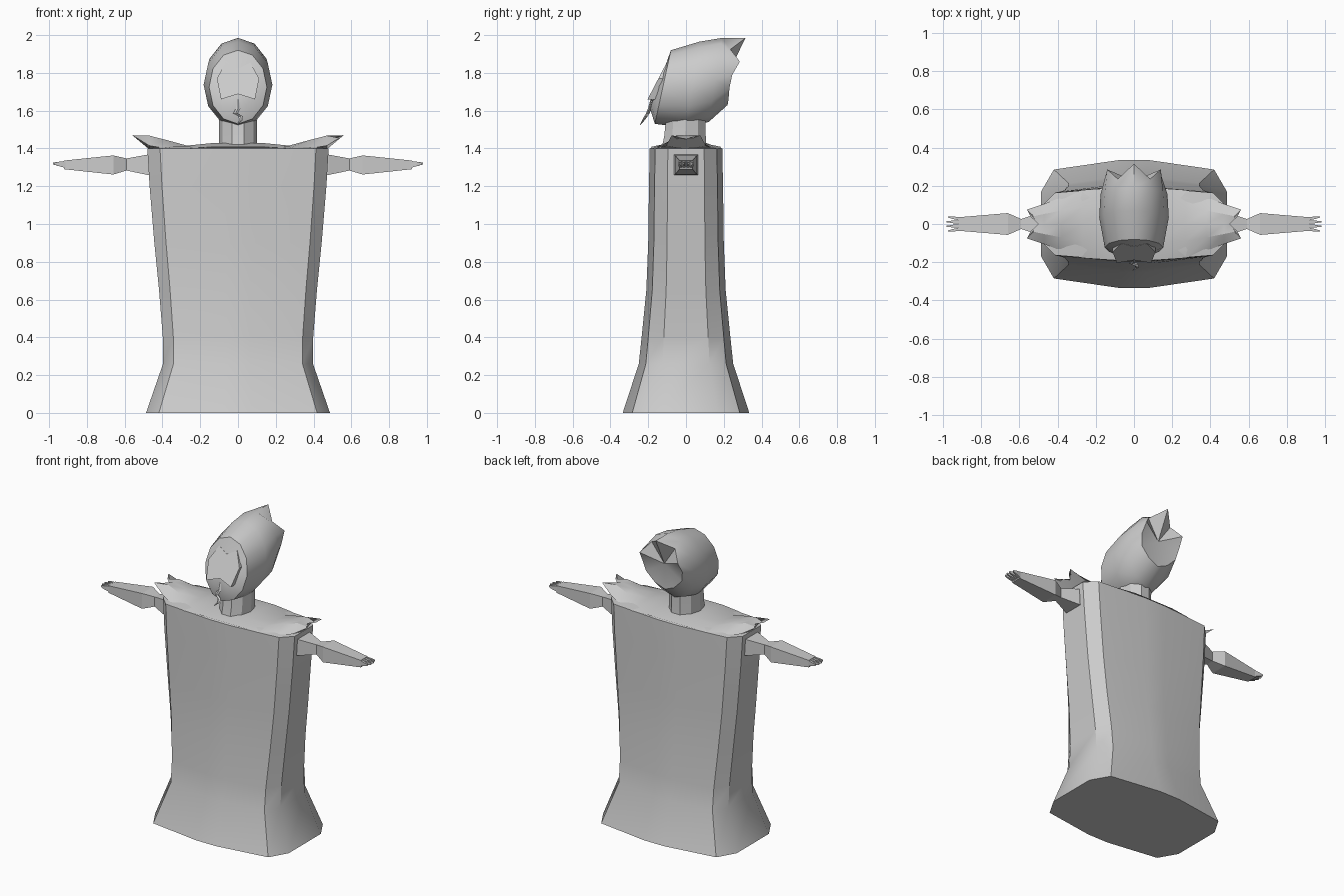
import bpy
import bmesh
from math import sin, cos, pi, radians

old = bpy.data.objects.get("Cube")
if old:
    bpy.data.objects.remove(old, do_unlink=True)

grey = bpy.data.materials.new("stone grey")
grey.use_nodes = True
grey.diffuse_color = (0.6, 0.6, 0.6, 1)
grey.node_tree.nodes["Principled BSDF"].inputs["Base Color"].default_value = (0.6, 0.6, 0.6, 1)


def loft(name, rings, start=None, end=None, smooth=30):
    """Skin equal-length rings; ends close flat or to a given point."""
    bm = bmesh.new()
    rows = [[bm.verts.new(p) for p in ring] for ring in rings]
    n = len(rows[0])
    for a, b in zip(rows, rows[1:]):
        for i in range(n):
            bm.faces.new((a[i], a[(i + 1) % n], b[(i + 1) % n], b[i]))
    for row, tip in ((rows[0], start), (rows[-1], end)):
        if tip:
            v = bm.verts.new(tip)
            for i in range(n):
                bm.faces.new((row[i], row[(i + 1) % n], v))
        else:
            bm.faces.new(row)
    bmesh.ops.recalc_face_normals(bm, faces=bm.faces)
    mesh = bpy.data.meshes.new(name)
    bm.to_mesh(mesh)
    bm.free()
    mesh.materials.append(grey)
    obj = bpy.data.objects.new(name, mesh)
    bpy.context.collection.objects.link(obj)
    bpy.ops.object.select_all(action='DESELECT')
    obj.select_set(True)
    bpy.context.view_layer.objects.active = obj
    if smooth:
        bpy.ops.object.shade_smooth_by_angle(angle=radians(smooth))
    return obj


# Robe: twelve-sided sections, flared at the hem
def robe_ring(z, w, d):
    quarter = [(w, d * 0.5), (w * 0.86, d * 0.85), (w * 0.15, d)]
    half = quarter + [(-x, y) for x, y in reversed(quarter)]
    return [(x, y, z) for x, y in half + [(-x, -y) for x, y in half]]


robe = [(0, 0.487, 0.335), (0.26, 0.397, 0.25), (0.4, 0.398, 0.235), (0.65, 0.418, 0.21),
        (0.9, 0.443, 0.2), (1.2, 0.468, 0.196), (1.4, 0.48, 0.192), (1.41, 0.4, 0.15)]
loft("robe", [robe_ring(*r) for r in robe])


# Shoulder cape: sections across the body, swept up into forked tips
def cape_ring(x, depth, edge, top, notch=0):
    s = 1 if x > 0 else -1
    return [(x, -depth, edge), (x - s * notch / 3, -depth * 0.5, top),
            (x - s * notch, 0, top), (x - s * notch / 3, depth * 0.5, top),
            (x, depth, edge), (x - s * notch, 0, edge - 0.02)]


side = [(0.14, 0.187, 1.408, 1.428), (0.27, 0.178, 1.4, 1.415), (0.38, 0.14, 1.4, 1.445),
        (0.47, 0.105, 1.415, 1.468), (0.56, 0.075, 1.47, 1.455, 0.06)]
loft("shoulder_cape", [cape_ring(-r[0], *r[1:]) for r in reversed(side)]
     + [cape_ring(*r) for r in side])


# Arms: square sections with a pinched wrist of the sleeve, and four fingers
def box_ring(x, y, d, low, high):
    return [(x, y - d, low), (x, y + d, low), (x, y + d, high), (x, y - d, high)]


arm = [(0.44, 0.065, 1.26, 1.37), (0.48, 0.063, 1.26, 1.367), (0.59, 0.026, 1.283, 1.347),
       (0.66, 0.057, 1.262, 1.363), (0.92, 0.035, 1.29, 1.336)]
for label, s in (("left", 1), ("right", -1)):
    loft(label + "_arm", [box_ring(s * x, 0, d, a, b) for x, d, a, b in arm], smooth=0)
    for i in range(4):
        y = (i - 1.5) * 0.018
        loft(f"{label}_finger_{i + 1}",
             [box_ring(s * 0.91, y, 0.008, 1.295, 1.334),
              box_ring(s * 0.945, y * 1.2, 0.007, 1.306, 1.33),
              box_ring(s * (0.985 - abs(y) * 0.5), y * 1.35, 0.003, 1.315, 1.325)], smooth=0)


# Neck
def oval(z, w, d, y):
    return [(w * cos(i * pi / 5), y + d * sin(i * pi / 5), z) for i in range(10)]


loft("neck", [oval(1.4, 0.1, 0.125, -0.01), oval(1.47, 0.1, 0.115, -0.005),
              oval(1.58, 0.1, 0.11, 0)])


# Head: tilted ovals from face to crown, ending in a spiked hollow back
def head_ring(top, low, w):
    ring = []
    for i in range(12):
        c, s = cos(i * pi / 6), sin(i * pi / 6)
        t = (1 + c) / 2
        ring.append((w * s, low[0] + (top[0] - low[0]) * t, low[1] + (top[1] - low[1]) * t))
    return ring


head = [head_ring((-0.105, 1.85), (-0.19, 1.61), 0.09),
        head_ring((-0.08, 1.92), (-0.165, 1.53), 0.153),
        head_ring((0.07, 1.965), (0.0, 1.51), 0.182),
        head_ring((0.19, 1.985), (0.12, 1.54), 0.175)]
spikes = [(0, 0.315, 1.985), (0.085, 0.235, 1.925), (0.14, 0.285, 1.86), (0.145, 0.245, 1.79),
          (0.13, 0.23, 1.72), (0.07, 0.225, 1.66), (0, 0.22, 1.63)]
head.append(spikes + [(-x, y, z) for x, y, z in reversed(spikes[1:-1])])
loft("head", head, start=(0, -0.16, 1.73), end=(0, 0.225, 1.8), smooth=40)

# Face mask: sloping plate with two brow peaks
half = [(0.065, 1.855), (0.112, 1.77), (0.09, 1.66)]
outline = [(0, 1.822)] + half + [(0, 1.688)] + [(-x, z) for x, z in reversed(half)]


def slope(z, back):
    return -0.102 - 0.52 * (1.855 - z) + back


loft("face_mask", [[(x, slope(z, b), z) for x, z in outline] for b in (0, 0.06)], smooth=0)

# Beard: thin curled wisp that hangs forward from the chin
beard = [(0, -0.185, 1.66, 0.004), (0, -0.195, 1.61, 0.012), (-0.014, -0.205, 1.585, 0.012),
         (0.014, -0.215, 1.57, 0.012), (0.016, -0.227, 1.55, 0.009), (-0.006, -0.243, 1.525, 0.002)]
loft("beard", [[(x - r, y, z), (x, y - r * 0.6, z), (x + r, y, z), (x, y + r, z)]
               for x, y, z, r in beard], smooth=0)
